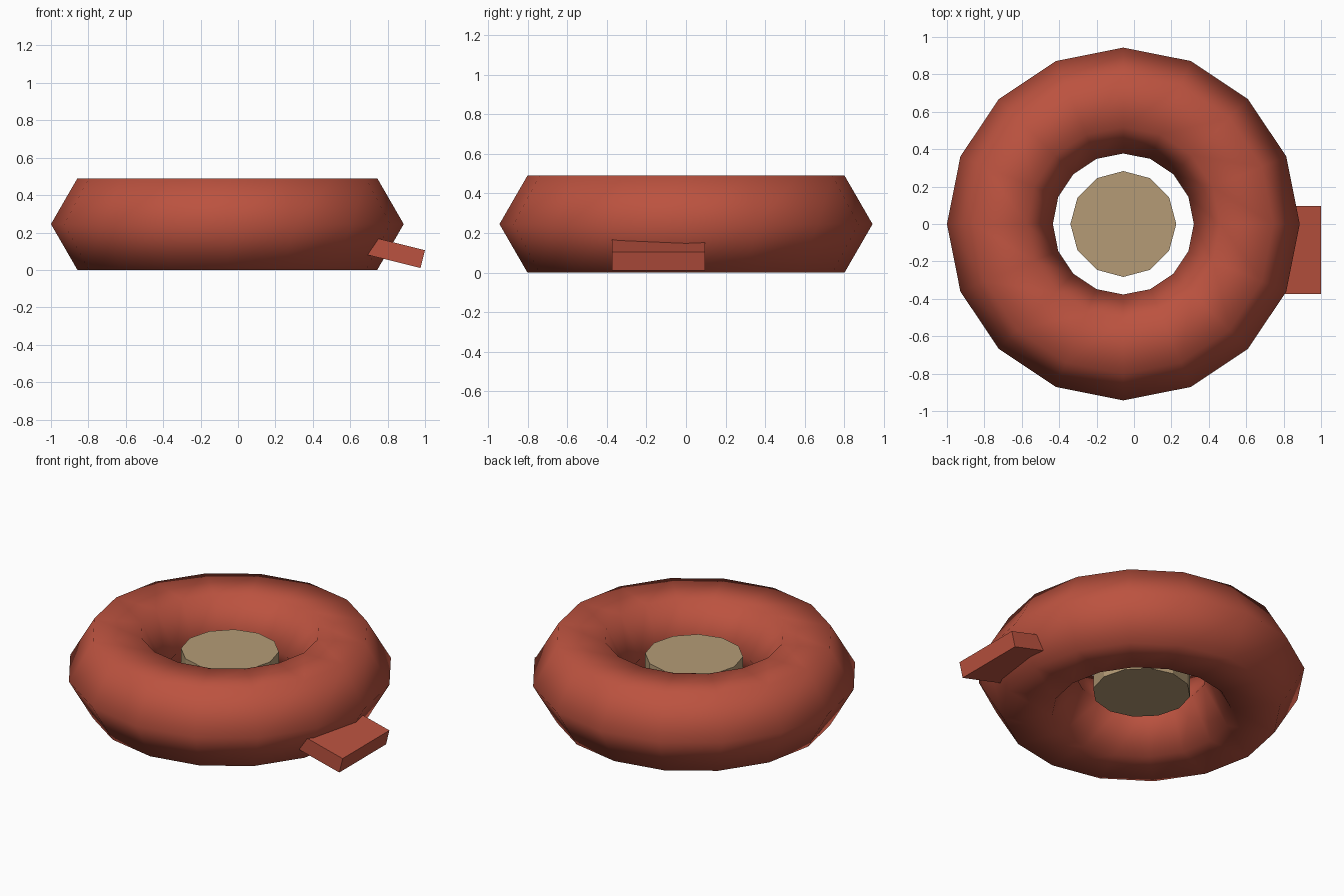
import bpy, math

if "Cube" in bpy.data.objects:
    bpy.data.objects.remove(bpy.data.objects["Cube"])

CX = -0.057          # centre of the ring; the tab sticks out on +x


def material(name, rgb):
    m = bpy.data.materials.new(name)
    m.diffuse_color = (*rgb, 1.0)
    m.use_nodes = True
    m.node_tree.nodes["Principled BSDF"].inputs["Base Color"].default_value = m.diffuse_color
    return m


def finish(name, mat, smooth=False):
    ob = bpy.context.object
    ob.name = name
    ob.data.materials.append(mat)
    for p in ob.data.polygons:
        p.use_smooth = smooth
    return ob


red = material("red", (0.5, 0.085, 0.05))
tan = material("tan", (0.46, 0.33, 0.18))

# Ring: 16 segments around, six-sided cross-section, smooth shaded
bpy.ops.mesh.primitive_torus_add(major_segments=16, minor_segments=6,
                                 major_radius=0.66, minor_radius=0.283,
                                 location=(CX, 0, 0.245))
finish("ring", red, smooth=True)

# Floating disc in the hole
bpy.ops.mesh.primitive_cylinder_add(vertices=12, radius=0.283, depth=0.24,
                                    location=(CX, 0, 0.25))
finish("centre_disc", tan)

# Tilted tab at the lower right, its inner end buried in the ring
tilt, length, thick = math.radians(14), 0.40, 0.098
ux, uz = math.cos(tilt), -math.sin(tilt)
bx, bz = 0.976, 0.01          # outer lower edge
cx = bx - ux * length / 2 - uz * thick / 2
cz = bz - uz * length / 2 + ux * thick / 2
bpy.ops.mesh.primitive_cube_add(size=1, location=(cx, -0.14, cz))
tab = finish("side_tab", red)
tab.scale = (length, 0.47, thick)
tab.rotation_euler = (0, tilt, 0)
